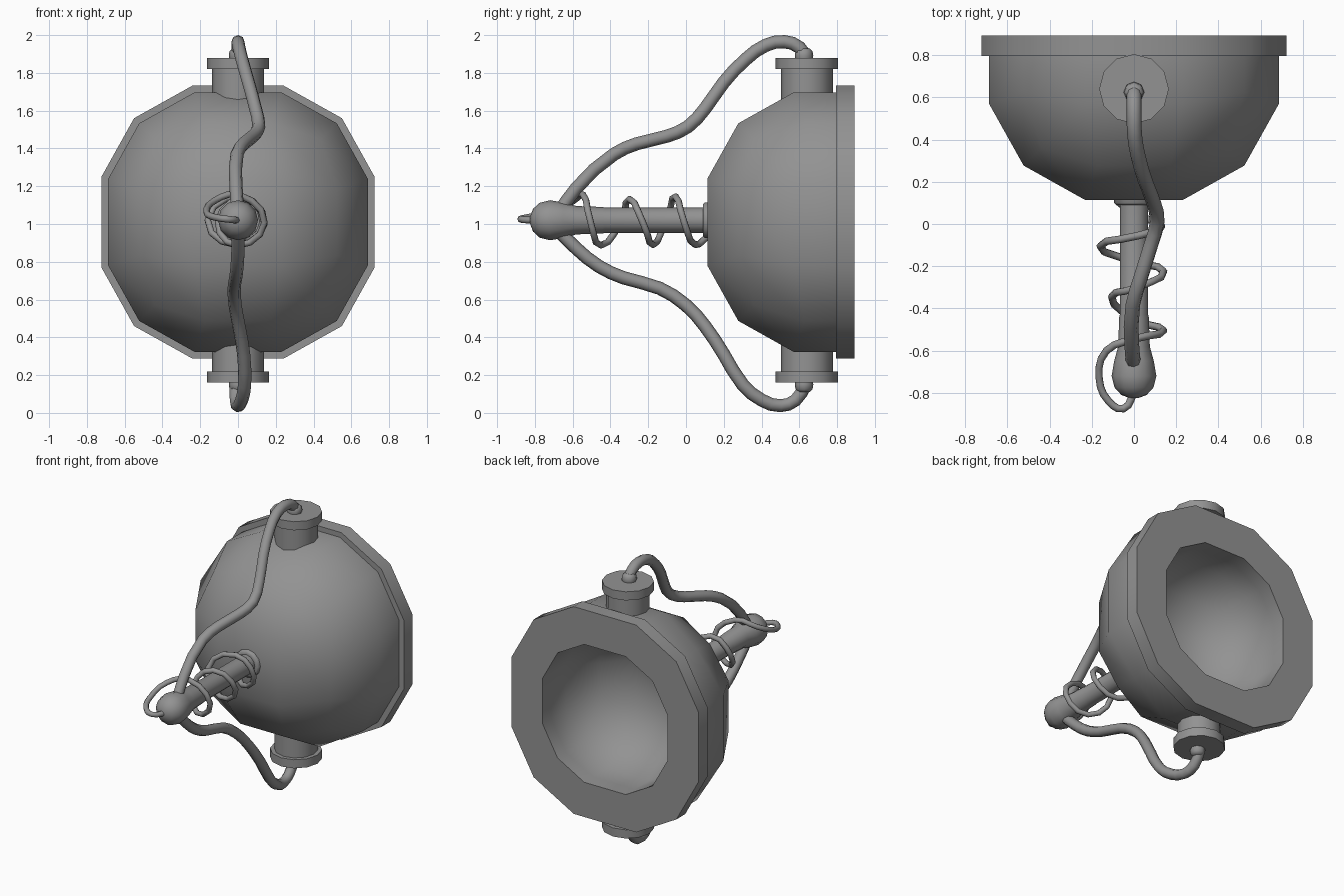
import bpy, bmesh, math
from mathutils import Vector

if "Cube" in bpy.data.objects:
    bpy.data.objects.remove(bpy.data.objects["Cube"])

CZ = 1.01      # height of the bowl axis
CY = 0.80      # plane where the bowl is cut open

grey = bpy.data.materials.new("dark_grey")
grey.diffuse_color = (0.29, 0.29, 0.29, 1)
grey.use_nodes = True
grey.node_tree.nodes["Principled BSDF"].inputs["Base Color"].default_value = grey.diffuse_color


def add_object(name, data):
    data.materials.append(grey)
    ob = bpy.data.objects.new(name, data)
    bpy.context.collection.objects.link(ob)
    return ob


def finish(name, bm, angle=50):
    bmesh.ops.recalc_face_normals(bm, faces=bm.faces)
    me = bpy.data.meshes.new(name)
    bm.to_mesh(me)
    bm.free()
    me.polygons.foreach_set("use_smooth", [True] * len(me.polygons))
    me.set_sharp_from_angle(angle=math.radians(angle))
    return add_object(name, me)


def half_sphere(bm, r):
    """Half of a cube-based sphere, open towards +y."""
    part = bmesh.new()
    bmesh.ops.create_cube(part, size=2)
    bmesh.ops.subdivide_edges(part, edges=part.edges[:], cuts=2, use_grid_fill=True)
    for v in part.verts:
        v.co = v.co.normalized() * r
    bmesh.ops.bisect_plane(part, geom=part.verts[:] + part.edges[:] + part.faces[:],
                           plane_co=(0, 0, 0), plane_no=(0, 1, 0), clear_outer=True)
    bmesh.ops.translate(part, verts=part.verts[:], vec=(0, CY, CZ))
    me = bpy.data.meshes.new("temp")
    part.to_mesh(me)
    part.free()
    bm.from_mesh(me)
    bpy.data.meshes.remove(me)


def ring(bm, scale, y):
    """Twelve-sided loop matching the cut edge of the bowl."""
    a, b, c = 0.687 * scale, 0.229 * scale, 0.523 * scale
    pts = []
    for q in range(4):
        ca, sa = round(math.cos(q * math.pi / 2)), round(math.sin(q * math.pi / 2))
        for x, z in ((a, -b), (a, b), (c, c)):
            pts.append((x * ca - z * sa, y, x * sa + z * ca + CZ))
    return [bm.verts.new(p) for p in pts]


def lathe(name, profile, origin, axis, sides=12):
    """Revolve (distance along axis, radius) points."""
    bm = bmesh.new()
    rot = Vector((0, 0, 1)).rotation_difference(Vector(axis))
    loops = []
    for h, r in profile:
        loops.append([bm.verts.new(Vector(origin) + rot @ Vector(
            (r * math.cos(i * math.tau / sides),
             r * math.sin(i * math.tau / sides), h))) for i in range(sides)])
    for l0, l1 in zip(loops, loops[1:]):
        for i in range(sides):
            j = (i + 1) % sides
            bm.faces.new((l0[i], l0[j], l1[j], l1[i]))
    bm.faces.new(loops[0])
    bm.faces.new(loops[-1])
    return finish(name, bm)


def cord(name, pts, radius, steps):
    cu = bpy.data.curves.new(name, 'CURVE')
    cu.dimensions = '3D'
    cu.bevel_depth = radius
    cu.bevel_resolution = 2
    cu.resolution_u = steps
    cu.use_fill_caps = True
    sp = cu.splines.new('BEZIER')
    sp.bezier_points.add(len(pts) - 1)
    for bp, p in zip(sp.bezier_points, pts):
        bp.co = p
        bp.handle_left_type = bp.handle_right_type = 'AUTO'
    return add_object(name, cu)


# Bowl: outer shell, thick lip and inner hollow
bm = bmesh.new()
half_sphere(bm, 0.76)
half_sphere(bm, 0.53)
loops = [ring(bm, s, y) for s, y in
         ((1.0, 0.80), (1.0, 0.795), (1.052, 0.795), (1.052, 0.893), (0.70, 0.893), (0.6974, 0.80))]
for l0, l1 in zip(loops, loops[1:]):
    for i in range(12):
        j = (i + 1) % 12
        bm.faces.new((l0[i], l0[j], l1[j], l1[i]))
bmesh.ops.remove_doubles(bm, verts=bm.verts[:], dist=0.003)
bowl = finish("bowl", bm, 50)

# Pegs above and below, with the knots that hold the bands
for side, s in (("upper", 1), ("lower", -1)):
    lathe(side + "_peg", [(0.56, 0.138), (0.80, 0.138), (0.80, 0.165), (0.86, 0.165)],
          (0, 0.64, 1.02), (0, 0, s))
    lathe(side + "_knot", [(0.85, 0.045), (0.87, 0.049), (0.895, 0.045), (0.91, 0.03)],
          (0, 0.625, 1.02), (0, 0, s), 8)

# Pull rod with collar and rounded grip
lathe("pull_rod", [(-0.15, 0.095), (-0.1, 0.095), (-0.09, 0.085), (-0.09, 0.067), (0.43, 0.067),
                   (0.44, 0.07), (0.58, 0.075), (0.65, 0.094), (0.72, 0.106),
                   (0.775, 0.092), (0.81, 0.06), (0.825, 0.02)],
      (0, 0, 1.02), (0, -1, 0))

# Elastic bands from the grip to the pegs
cord("upper_band", [(0, -0.68, 1.05), (-0.01, -0.58, 1.19), (-0.005, -0.38, 1.37),
                    (0.03, -0.26, 1.425), (0.08, -0.1, 1.465), (0.11, 0.01, 1.515),
                    (0.093, 0.1, 1.61), (0.055, 0.2, 1.75), (0.02, 0.32, 1.875),
                    (0.003, 0.42, 1.945), (0, 0.52, 1.965), (0, 0.60, 1.935),
                    (0, 0.635, 1.88)], 0.035, 2)
cord("lower_band", [(0, -0.68, 0.97), (0, -0.58, 0.87), (-0.005, -0.46, 0.775),
                    (-0.012, -0.33, 0.715), (-0.02, -0.14, 0.66), (-0.015, 0, 0.57),
                    (0.005, 0.1, 0.46), (0.03, 0.2, 0.31), (0.035, 0.3, 0.15),
                    (0.02, 0.4, 0.068), (0, 0.5, 0.038), (-0.01, 0.58, 0.067),
                    (-0.01, 0.635, 0.15)], 0.035, 2)

# Thin cord coiled round the rod, looping to the grip end
cord("coiled_cord", [(-0.08, 0.11, 0.93), (0, 0.05, 0.89), (0.13, -0.01, 1.01),
                     (0.02, -0.055, 1.145), (-0.16, -0.105, 1.02), (-0.01, -0.175, 0.89),
                     (0.14, -0.225, 1.0), (0.02, -0.30, 1.132), (-0.105, -0.345, 1.01),
                     (0, -0.45, 0.887), (0.14, -0.505, 1.01), (0.0, -0.545, 1.155),
                     (-0.13, -0.60, 1.12), (-0.165, -0.73, 1.06), (-0.12, -0.84, 1.035),
                     (-0.05, -0.875, 1.025), (0, -0.80, 1.02)], 0.018, 3)
